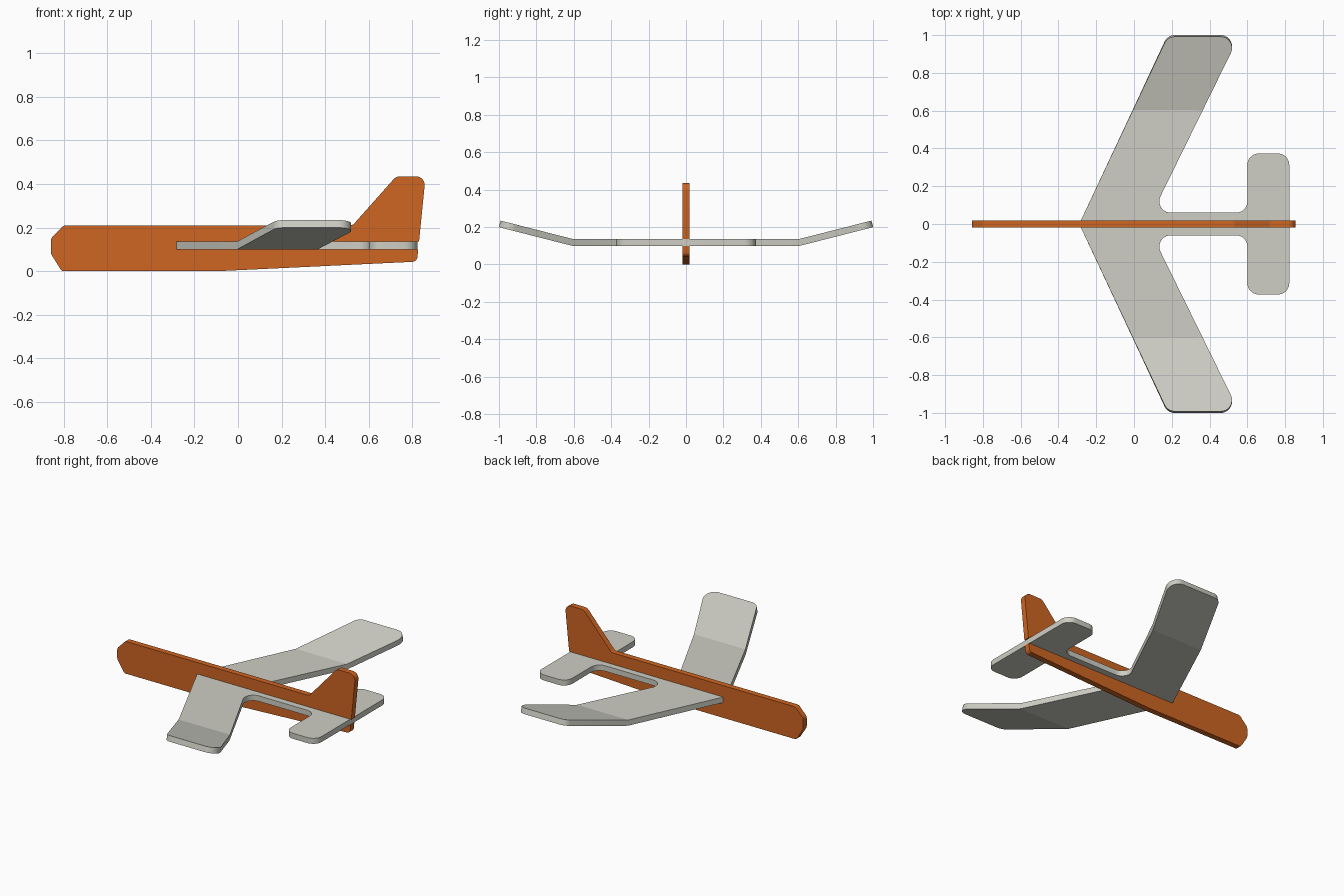
import bpy, bmesh, math
from mathutils import Vector

cube = bpy.data.objects.get("Cube")
if cube:
    bpy.data.objects.remove(cube, do_unlink=True)


def material(name, rgb):
    m = bpy.data.materials.new(name)
    m.use_nodes = True
    m.diffuse_color = (*rgb, 1)
    m.node_tree.nodes["Principled BSDF"].inputs["Base Color"].default_value = (*rgb, 1)
    return m


def rounded(corners, steps=10):
    """Outline with each corner (x, y, radius) replaced by an arc."""
    out = []
    for i, (x, y, r) in enumerate(corners):
        p = Vector((x, y))
        if r == 0:
            out.append(p)
            continue
        a = (Vector(corners[i - 1][:2]) - p).normalized()
        b = (Vector(corners[(i + 1) % len(corners)][:2]) - p).normalized()
        half = a.angle(b) / 2
        centre = p + (a + b).normalized() * r / math.sin(half)
        start = p + a * r / math.tan(half) - centre
        end = p + b * r / math.tan(half) - centre
        sweep = start.angle(end)
        for k in range(steps + 1):
            t = k / steps
            out.append(centre + (start * math.sin((1 - t) * sweep)
                                 + end * math.sin(t * sweep)) / math.sin(sweep))
    return out


def sheet(name, points, thickness, mat, folds=(), bend=None):
    """Flat sheet from 3D points, folded along y lines, then thickened."""
    bm = bmesh.new()
    bm.faces.new([bm.verts.new(p) for p in points])
    for y in folds:
        bmesh.ops.bisect_plane(bm, geom=bm.verts[:] + bm.edges[:] + bm.faces[:],
                               plane_co=(0, y, 0), plane_no=(0, 1, 0))
    if bend:
        for v in bm.verts:
            bend(v.co)
    bm.normal_update()
    me = bpy.data.meshes.new(name)
    bm.to_mesh(me)
    bm.free()
    me.materials.append(mat)
    ob = bpy.data.objects.new(name, me)
    bpy.context.collection.objects.link(ob)
    mod = ob.modifiers.new("thickness", 'SOLIDIFY')
    mod.thickness = thickness
    mod.offset = 0
    mod.use_even_offset = True
    bpy.ops.object.select_all(action='DESELECT')
    bpy.context.view_layer.objects.active = ob
    ob.select_set(True)
    bpy.ops.object.modifier_apply(modifier=mod.name)
    bpy.ops.object.shade_smooth_by_angle(angle=math.radians(12))
    return ob


orange = material("orange", (0.62, 0.13, 0.016))
grey = material("light grey", (0.62, 0.62, 0.56))

WING_Z, THICK, FOLD = 0.1175, 0.036, 0.605
low, high = WING_Z - THICK / 2, WING_Z + THICK / 2

# Fuselage with fin, slotted from the rear for the wing sheet
profile = rounded([
    (-0.80, 0.21, 0.03), (-0.858, 0.15, 0.03), (-0.858, 0.08, 0.03),
    (-0.808, 0.0, 0.02), (-0.1, 0.0, 0), (0.821, 0.044, 0.025),
    (0.826, low, 0), (-0.25, low, 0), (-0.25, high, 0), (0.83, high, 0),
    (0.86, 0.435, 0.04), (0.725, 0.435, 0.04), (0.525, 0.21, 0.03)])
sheet("fuselage", [(p.x, 0, p.y) for p in profile], 0.037, orange)

# Wing and tailplane in one sheet, mirrored across the centre line
half = rounded([
    (-0.29, 0, 0), (0.178, 0.996, 0.06), (0.555, 0.996, 0.06),
    (0.098, 0.06, 0.06), (0.6, 0.06, 0.06), (0.6, 0.373, 0.06),
    (0.822, 0.373, 0.06), (0.822, 0, 0)])
outline = half + [Vector((p.x, -p.y)) for p in reversed(half[1:-1])]


def raise_tips(co):
    co.z += max(0, abs(co.y) - FOLD) * math.tan(math.radians(14.3))


sheet("wing_and_tailplane", [(p.x, p.y, WING_Z) for p in outline], THICK, grey,
      folds=(FOLD, -FOLD), bend=raise_tips)
